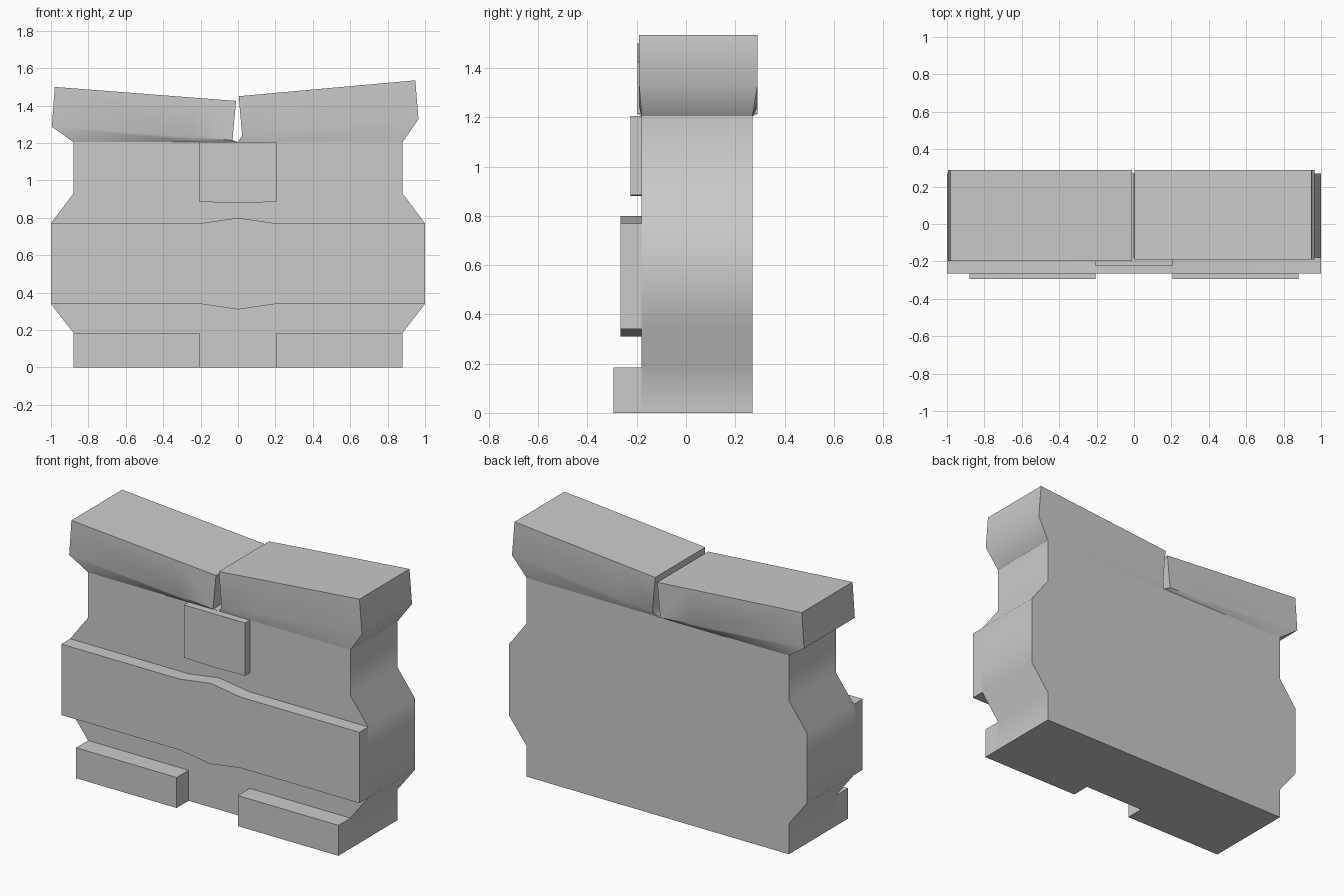
import bpy, bmesh
from math import radians

if "Cube" in bpy.data.objects:
    bpy.data.objects.remove(bpy.data.objects["Cube"])

FRONT, BACK, TOP = -0.18, 0.27, 1.205


def finish(name, bm):
    bmesh.ops.recalc_face_normals(bm, faces=bm.faces[:])
    me = bpy.data.meshes.new(name)
    bm.to_mesh(me)
    bm.free()
    ob = bpy.data.objects.new(name, me)
    bpy.context.collection.objects.link(ob)
    bpy.ops.object.select_all(action='DESELECT')
    ob.select_set(True)
    bpy.context.view_layer.objects.active = ob
    bpy.ops.object.shade_smooth_by_angle(angle=radians(40))
    return ob


def extrude(bm, faces, dy):
    new = bmesh.ops.extrude_face_region(bm, geom=faces)["geom"]
    verts = [g for g in new if isinstance(g, bmesh.types.BMVert)]
    bmesh.ops.translate(bm, verts=verts, vec=(0, dy, 0))


# Body: half of the front as a grid (z at centre, z at panel edge, z at side, side x)
rows = [(0, 0, 0, 0.88), (0.185, 0.185, 0.185, 0.88), (0.31, 0.34, 0.34, 1.0),
        (0.80, 0.77, 0.77, 1.0), (0.88, 0.885, 0.93, 0.88), (TOP, TOP, TOP, 0.88)]
bm = bmesh.new()
grid = [[bm.verts.new((x, FRONT, z)) for x, z in zip((0, 0.205, r[3]), r)] for r in rows]
cell = {}
for i in range(5):
    for j in range(2):
        cell[i, j] = bm.faces.new((grid[i][j], grid[i][j + 1],
                                   grid[i + 1][j + 1], grid[i + 1][j]))

# Thickness: add the back wall and sides
back = {v: bm.verts.new((v.co.x, BACK, v.co.z)) for r in grid for v in r}
for f in list(cell.values()):
    bm.faces.new([back[v] for v in reversed(f.verts[:])])
rim = [r[2] for r in grid]
rim = [grid[0][0], grid[0][1]] + rim
for a, b in zip(rim, rim[1:]):
    bm.faces.new((a, back[a], back[b], b))

# Raised feet, belt and chest panel on the front
extrude(bm, [cell[0, 1]], -0.115)
extrude(bm, [cell[2, 0], cell[2, 1]], -0.085)
extrude(bm, [cell[4, 0]], -0.045)

# Open the middle, and close the panel top where it meets the body rim
inner = [f for f in bm.faces if all(abs(v.co.x) < 1e-5 for v in f.verts)]
bmesh.ops.delete(bm, geom=inner, context='FACES')
body = finish("body", bm)
mirror = body.modifiers.new("mirror", 'MIRROR')
mirror.use_clip = True


# Shoulder blocks: lofted from the body rim, flaring out, then straight up
def shoulder(name, side, mid, top, y0, y1):
    base = [(0, TOP), (0.205, TOP), (0.88, TOP)]
    bm = bmesh.new()

    def row(pts, y):
        return [bm.verts.new((side * x, y, z)) for x, z in pts]
    front = [row(base, FRONT), row(mid, y0), row(top, y0)]
    rear = [row(base, BACK), row(mid, y1), row(top, y1)]
    for k in range(2):
        for wall in (front, rear):
            for j in range(2):
                bm.faces.new((wall[k][j], wall[k][j + 1], wall[k + 1][j + 1], wall[k + 1][j]))
        for j in (0, 2):
            bm.faces.new((front[k][j], front[k + 1][j], rear[k + 1][j], rear[k][j]))
    for j in range(2):
        bm.faces.new((front[2][j], front[2][j + 1], rear[2][j + 1], rear[2][j]))
    finish(name, bm)


shoulder("left_shoulder", -1, [(0.03, 1.215), (0.25, 1.232), (0.995, 1.287)],
         [(0.01, 1.425), (0.23, 1.442), (0.98, 1.50)], -0.197, 0.29)
shoulder("right_shoulder", 1, [(0.022, 1.24), (0.24, 1.26), (0.965, 1.327)],
         [(0.004, 1.45), (0.222, 1.47), (0.948, 1.535)], -0.19, 0.29)
